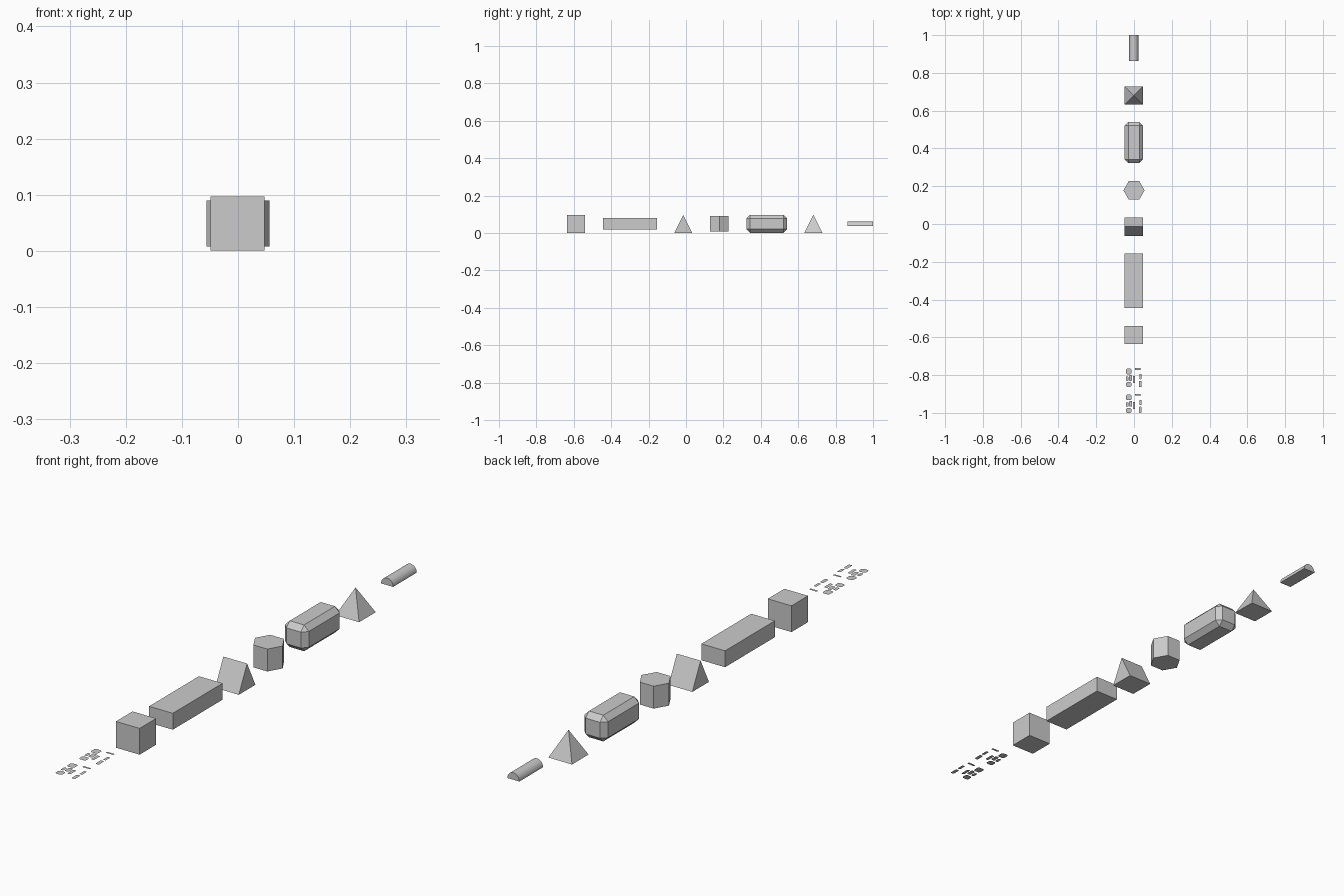
import bpy, bmesh, math

if "Cube" in bpy.data.objects:
    bpy.data.objects.remove(bpy.data.objects["Cube"])

ZC = 0.049   # common middle height of all the blocks
H = 0.048    # half of the basic block size
MX = -0.001  # common middle in x


def add_object(name, bm):
    bmesh.ops.recalc_face_normals(bm, faces=bm.faces)
    me = bpy.data.meshes.new(name)
    bm.to_mesh(me)
    bm.free()
    ob = bpy.data.objects.new(name, me)
    bpy.context.collection.objects.link(ob)
    return ob


def prism(name, profile, axis_vec, place):
    """Extrude a closed profile; place() maps a 2D point to 3D."""
    bm = bmesh.new()
    face = bm.faces.new([bm.verts.new(place(a, b)) for a, b in profile])
    res = bmesh.ops.extrude_face_region(bm, geom=[face])
    verts = [g for g in res["geom"] if isinstance(g, bmesh.types.BMVert)]
    bmesh.ops.translate(bm, verts=verts, vec=axis_vec)
    return add_object(name, bm)


def box(name, y0, y1, hz, bevel=0.0):
    bm = bmesh.new()
    bmesh.ops.create_cube(bm, size=1)
    for v in bm.verts:
        v.co = (MX + v.co.x * 2 * H, (y0 + y1) / 2 + v.co.y * (y1 - y0), ZC + v.co.z * 2 * hz)
    if bevel:
        bmesh.ops.bevel(bm, geom=bm.edges[:], offset=bevel, segments=1,
                        affect='EDGES', profile=0.5)
    return add_object(name, bm)


# Boxes: cube, long beam and chamfered capsule
box("cube_block", -0.636, -0.540, H)
box("long_block", -0.444, -0.156, 0.030)
box("chamfered_block", 0.323, 0.540, H, bevel=0.019)

# Triangular prism with its ridge along x
prism("triangular_prism", [(-0.0625, ZC - H), (0.0335, ZC - H), (-0.0145, ZC + H)],
      (2 * H, 0, 0), lambda y, z: (MX - H, y, z))

# Hexagonal prism standing upright, corners pointing along x
hexagon = [(0.056 * math.cos(i * math.pi / 3), 0.178 + 0.056 * math.sin(i * math.pi / 3))
           for i in range(6)]
prism("hexagonal_prism", hexagon, (0, 0, 0.082), lambda x, y: (x, y, ZC - 0.041))

# Square pyramid
bm = bmesh.new()
base = [bm.verts.new((MX + sx * H, 0.681 + sy * H, ZC - H))
        for sx, sy in ((-1, -1), (1, -1), (1, 1), (-1, 1))]
apex = bm.verts.new((MX, 0.681, ZC + H))
bm.faces.new(base)
for i in range(4):
    bm.faces.new((base[i], base[(i + 1) % 4], apex))
add_object("square_pyramid", bm)

# Half cylinder lying along y, flat side down
arc = [(0.0245 * math.cos(i * math.pi / 12), 0.026 * math.sin(i * math.pi / 12))
       for i in range(13)]
prism("half_cylinder", arc, (0, 0.137, 0), lambda x, z: (MX + x, 0.863, ZC - 0.013 + z))

# Flat chips: two identical groups of paper-thin plates (x0, x1, y0, y1 from group top)
CHIPS = [
    (-0.042, -0.013, -0.034, -0.004),
    (0.005, 0.036, -0.010, -0.001),
    (0.029, 0.040, -0.060, -0.032),
    (-0.006, 0.006, -0.080, -0.043),
    (-0.042, -0.030, -0.068, -0.045),
    (-0.026, -0.010, -0.068, -0.038),
    (-0.042, -0.014, -0.101, -0.075),
    (0.026, 0.040, -0.101, -0.068),
]
for g, top in enumerate((-0.762, -0.899)):
    bm = bmesh.new()
    for x0, x1, y0, y1 in CHIPS:
        c = 0.2 * min(x1 - x0, y1 - y0)  # clipped corners
        pts = [(x0 + c, y0), (x1 - c, y0), (x1, y0 + c), (x1, y1 - c),
               (x1 - c, y1), (x0 + c, y1), (x0, y1 - c), (x0, y0 + c)]
        bm.faces.new([bm.verts.new((x, top + y, ZC)) for x, y in pts])
    add_object(f"flat_chips_{g + 1}", bm)
